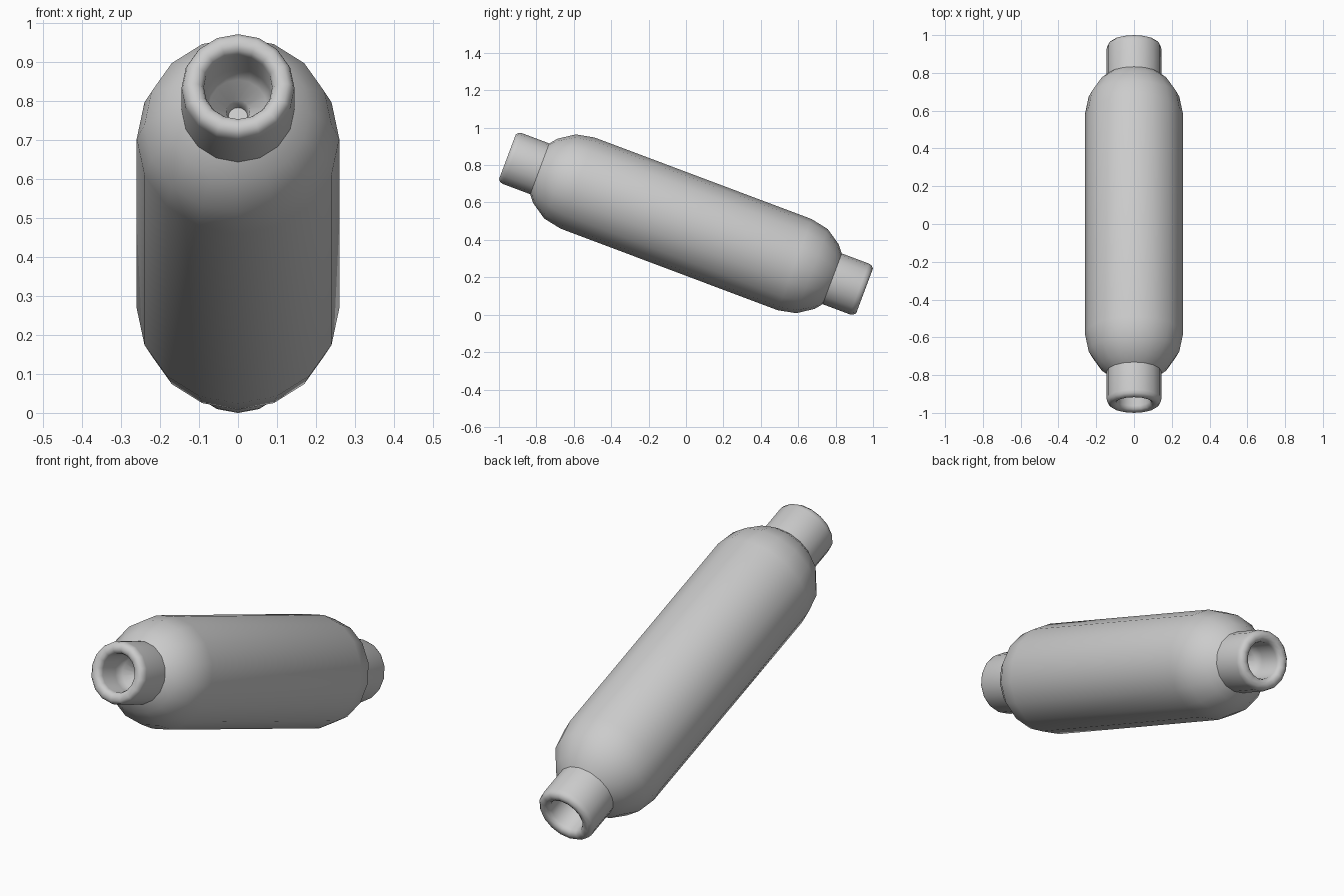
import bpy, math
from mathutils import Matrix

if "Cube" in bpy.data.objects:
    bpy.data.objects.remove(bpy.data.objects["Cube"])

SIDES = 16
TILT = math.radians(20.6)
POSE = Matrix.Translation((0, 0, 0.486)) @ Matrix.Rotation(math.pi / 2 - TILT, 4, 'X')


def lathe(name, profile, end=1):
    """Revolve (radius, height) points round the canister axis."""
    verts, faces = [], []
    for r, h in profile:
        for i in range(SIDES):
            a = 2 * math.pi * i / SIDES
            verts.append((r * math.cos(a), r * math.sin(a), h * end))
    for k in range(len(profile) - 1):
        for i in range(SIDES):
            j = (i + 1) % SIDES
            f = [k * SIDES + i, k * SIDES + j, (k + 1) * SIDES + j, (k + 1) * SIDES + i]
            faces.append(f if end > 0 else f[::-1])
    if name != "canister_body":  # close the floor of the small hole
        last = [(len(profile) - 1) * SIDES + i for i in range(SIDES)]
        faces.append(last if end > 0 else last[::-1])
    mesh = bpy.data.meshes.new(name)
    mesh.from_pydata(verts, [], faces)
    ob = bpy.data.objects.new(name, mesh)
    bpy.context.collection.objects.link(ob)
    ob.matrix_world = POSE
    bpy.context.view_layer.objects.active = ob
    ob.select_set(True)
    bpy.ops.object.shade_smooth_by_angle(angle=math.radians(50))
    ob.select_set(False)
    return ob


# Capsule body, domes stop inside the necks
R, H = 0.26, 0.62
dome = [(R * math.cos(math.radians(a)), H + R * math.sin(math.radians(a)))
        for a in (0, 22.5, 45, 57)]
lathe("canister_body", [(r, -h) for r, h in reversed(dome)] + dome)

# Hollow necks with rounded rims, a funnel floor and a small hole
neck = [(0.145, 0.825), (0.145, 0.99), (0.141, 1.007), (0.128, 1.02), (0.108, 1.02),
        (0.094, 1.012), (0.088, 0.995), (0.088, 0.89), (0.075, 0.85), (0.03, 0.82),
        (0.025, 0.78)]
lathe("upper_neck", neck, 1)
lathe("lower_neck", neck, -1)
